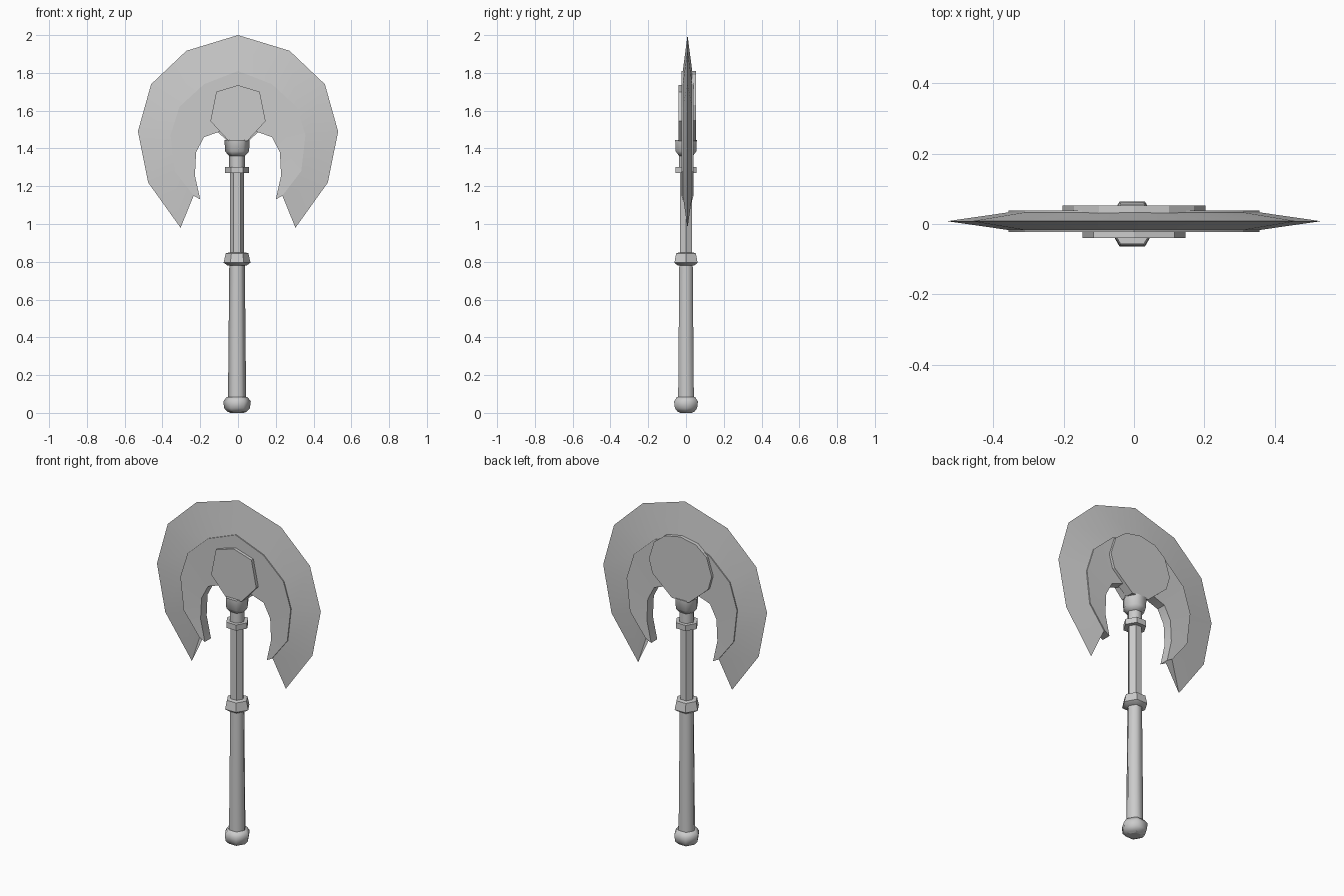
import bpy, bmesh, math

if "Cube" in bpy.data.objects:
    bpy.data.objects.remove(bpy.data.objects["Cube"])

CX = -0.005  # handle axis


def finish(name, bm, smooth=None):
    bmesh.ops.recalc_face_normals(bm, faces=bm.faces[:])
    me = bpy.data.meshes.new(name)
    bm.to_mesh(me)
    bm.free()
    ob = bpy.data.objects.new(name, me)
    bpy.context.collection.objects.link(ob)
    if smooth:
        bpy.ops.object.select_all(action='DESELECT')
        ob.select_set(True)
        bpy.context.view_layer.objects.active = ob
        bpy.ops.object.shade_smooth_by_angle(angle=math.radians(smooth))
    return ob


def lathe(name, profile, smooth=None, sides=6):
    """Stack of (radius, z) polygon rings, capped at both ends."""
    bm = bmesh.new()
    rings = [[bm.verts.new((CX + r * math.cos(math.tau * i / sides),
                            r * math.sin(math.tau * i / sides), z))
              for i in range(sides)] for r, z in profile]
    for a, b in zip(rings, rings[1:]):
        for i in range(sides):
            j = (i + 1) % sides
            bm.faces.new((a[i], a[j], b[j], b[i]))
    bm.faces.new(rings[0])
    bm.faces.new(rings[-1])
    return finish(name, bm, smooth)


def mirrored(half):
    """Half outline starting on x = 0 -> full outline, left to right."""
    return [(-x, z) for x, z in reversed(half[1:])] + half


def plate(name, half, y0, y1):
    """Flat prism from a half outline."""
    bm = bmesh.new()
    pts = mirrored(half)
    a = [bm.verts.new((x, y0, z)) for x, z in pts]
    b = [bm.verts.new((x, y1, z)) for x, z in pts]
    bm.faces.new(a)
    bm.faces.new(b)
    for i in range(len(pts)):
        j = (i + 1) % len(pts)
        bm.faces.new((a[i], a[j], b[j], b[i]))
    return finish(name, bm)


# Crescent blade: cutting edge, ridge with a small step, inner edge
edge = [(0, 2.0), (.273, 1.917), (.46, 1.74), (.53, 1.49), (.476, 1.22), (.304, .98)]
ridge = [(0, 1.81), (.18, 1.74), (.31, 1.62), (.357, 1.47), (.335, 1.28), (.235, 1.15)]
inner = [(0, 1.5), (.095, 1.49), (.18, 1.46), (.222, 1.38), (.228, 1.256), (.2, 1.13)]
YC = .008
bm = bmesh.new()
loops = []
for half, y in ((edge, 0), (ridge, -.025), (ridge, -.031), (inner, -.028),
                (inner, .028), (ridge, .031), (ridge, .025)):
    loops.append([bm.verts.new((x, YC + y, z)) for x, z in mirrored(half)])
for k, a in enumerate(loops):
    b = loops[(k + 1) % len(loops)]
    for i in range(len(a) - 1):
        bm.faces.new((a[i], a[i + 1], b[i + 1], b[i]))
for end in (0, -1):
    bm.faces.new([l[end] for l in loops])
finish("blade", bm, 25)

# Cheek plates on both faces of the blade
plate("front_plate", [(0, 1.735), (.115, 1.70), (.146, 1.545), (.05, 1.44)], -.04, .0)
plate("back_plate", [(0, 1.81), (.1, 1.79), (.17, 1.735), (.203, 1.63),
                     (.18, 1.55), (.055, 1.44)], .0, .053)

# Handle parts, bottom to top
lathe("pommel", [(.05, .005), (.068, .025), (.073, .06), (.055, .085)], 62)
lathe("grip", [(.048, .07), (.041, .80)], 62)
lathe("middle_ring", [(.05, .78), (.071, .795), (.06, .845), (.04, .85)], 40)
lathe("shaft", [(.038, .80), (.038, 1.29)])
lathe("upper_ring", [(.064, 1.27), (.064, 1.303)])
lathe("neck", [(.042, 1.29), (.042, 1.39)], 62)
lathe("collar", [(.042, 1.36), (.064, 1.385), (.066, 1.445)], 62)
# Foot so the model rests on the ground
lathe("pommel_cap", [(.035, 0), (.05, .006)])
